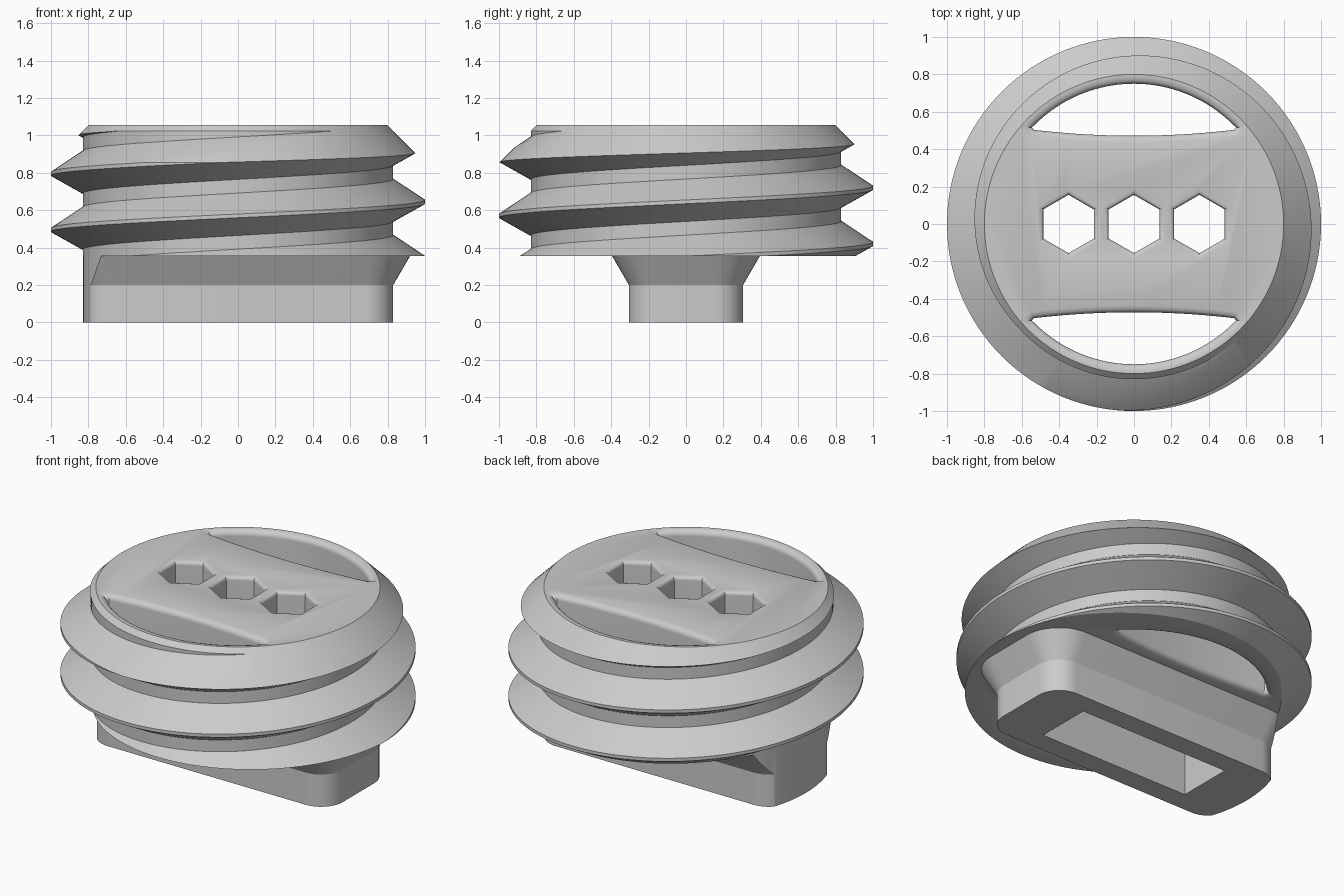
import bpy, bmesh, math
from mathutils import Vector

cube = bpy.data.objects.get("Cube")
if cube:
    bpy.data.objects.remove(cube, do_unlink=True)

BASE, TOP = 0.355, 1.055
CORE, CREST, PITCH = 0.83, 1.0, 0.3


def finish(name, bm):
    bmesh.ops.recalc_face_normals(bm, faces=bm.faces)
    mesh = bpy.data.meshes.new(name)
    bm.to_mesh(mesh)
    bm.free()
    obj = bpy.data.objects.new(name, mesh)
    bpy.context.collection.objects.link(obj)
    return obj


def loft(name, levels):
    """Closed solid through (outline, z) levels with equal point counts."""
    bm = bmesh.new()
    rings = [[bm.verts.new((x, y, z)) for x, y in pts] for pts, z in levels]
    for a, b in zip(rings, rings[1:]):
        for i in range(len(a)):
            j = (i + 1) % len(a)
            bm.faces.new((a[i], a[j], b[j], b[i]))
    bm.faces.new(rings[0])
    bm.faces.new(rings[-1])
    return finish(name, bm)


def arc(cx, cy, r, a0, a1, n):
    angles = [math.radians(a0 + (a1 - a0) * i / n) for i in range(n + 1)]
    return [(cx + r * math.cos(a), cy + r * math.sin(a)) for a in angles]


def circle(r, n=128):
    return arc(0, 0, r, 0, 360, n)[:-1]


def rounded_rect(hx, hy, r):
    pts = []
    for sx, sy, a in ((1, 1, 0), (-1, 1, 90), (-1, -1, 180), (1, -1, 270)):
        pts += arc(sx * (hx - r), sy * (hy - r), r, a, a + 90, 10)
    return pts


def offset(pts, d):
    """Grow a counter-clockwise outline by d with mitred corners."""
    out = []
    for i, p in enumerate(pts):
        p = Vector(p)
        e1 = (p - Vector(pts[i - 1])).normalized()
        e2 = (Vector(pts[(i + 1) % len(pts)]) - p).normalized()
        n1, n2 = Vector((e1.y, -e1.x)), Vector((e2.y, -e2.x))
        m = (n1 + n2) / (1 + n1.dot(n2))
        out.append(tuple(p + m * d))
    return out


def boolean(obj, tool, operation):
    mod = obj.modifiers.new(operation.lower(), 'BOOLEAN')
    mod.operation, mod.object, mod.solver = operation, tool, 'EXACT'
    bpy.context.view_layer.objects.active = obj
    bpy.ops.object.modifier_apply(modifier=mod.name)
    bpy.data.objects.remove(tool, do_unlink=True)


def rounded_cutter(name, pts, fillet, bottom, round_bottom):
    """Hole cutter whose mouth flares in a quarter round."""
    steps = [i / 6 for i in range(7)]
    flare = [(fillet * (1 - math.sqrt(1 - (1 - t) ** 2)), t * fillet) for t in steps]
    levels = [(offset(pts, fillet), TOP + 0.1)]
    levels += [(offset(pts, o), TOP - d) for o, d in flare]
    if round_bottom:
        levels += [(offset(pts, o), BASE + d) for o, d in reversed(flare)]
        levels.append((offset(pts, fillet), BASE - 0.1))
    else:
        levels.append((pts, bottom))
    return loft(name, levels)


# Threaded body: overlong screw, then trimmed by a flat base and a conical top
def screw(name, n=128):
    profile = [(-0.105, CORE), (-0.01, CREST), (0.01, CREST), (0.122, CORE)]
    bm = bmesh.new()
    columns = []
    for i in range(n + 1):
        a = math.tau * i / n
        columns.append([bm.verts.new((r * math.cos(a), r * math.sin(a),
                                      0.645 + PITCH * (k + i / n) + dz))
                        for k in range(-3, 3) for dz, r in profile])
    for a, b in zip(columns, columns[1:]):
        for j in range(len(a) - 1):
            bm.faces.new((a[j], b[j], b[j + 1], a[j + 1]))
    bmesh.ops.remove_doubles(bm, verts=bm.verts, dist=0.0005)
    low, high = bm.verts.new((0, 0, -0.8)), bm.verts.new((0, 0, 2))
    for e in [e for e in bm.edges if e.is_boundary]:
        tip = high if e.verts[0].co.z > 0.6 else low
        bm.faces.new((*e.verts, tip))
    return finish(name, bm)


body = screw("threaded_plug")
envelope = loft("envelope", [(circle(1.2), BASE), (circle(1.2), TOP - 0.4),
                             (circle(0.8), TOP)])
boolean(body, envelope, 'INTERSECT')

# Grip bar below, flaring out where it meets the body
wide = rounded_rect(0.92, 0.395, 0.24)
slim = rounded_rect(CORE, 0.305, 0.15)
grip = loft("grip_bar", [(slim, 0), (slim, 0.2), (wide, BASE), (wide, BASE + 0.015)])
trim = arc(0, 0, CORE - 0.001, 90, 270, 64) + [(1.1, -CORE), (1.1, CORE)]
boolean(grip, loft("grip_trim", [(trim, -0.1), (trim, 0.5)]), 'INTERSECT')
boolean(body, grip, 'UNION')

# Two crescent windows with rounded rims
outer = arc(0, 0, 0.75, 45, 135, 40)
chord = [(x, 0.472 + 0.11 * x * x)
         for x in (-0.535 + 1.07 * i / 24 for i in range(25))]
window = outer + [(-0.548, 0.516)] + chord + [(0.548, 0.516)]
for side in (1, -1):
    pts = [(side * x, side * y) for x, y in window]
    boolean(body, rounded_cutter("window_cutter", pts, 0.035, 0, True), 'DIFFERENCE')

# Rectangular pocket under the grip, and three hexagonal holes into it
pocket = [(-0.52, -0.175), (0.52, -0.175), (0.52, 0.175), (-0.52, 0.175)]
boolean(body, loft("pocket_cutter", [(pocket, -0.1), (pocket, 0.7)]), 'DIFFERENCE')
for x in (-0.35, 0, 0.35):
    hexagon = arc(x, 0, 0.156, 30, 330, 5)
    boolean(body, rounded_cutter("hex_cutter", hexagon, 0.025, 0.6, False), 'DIFFERENCE')

# Single grey finish
grey = bpy.data.materials.new("plain_grey")
grey.use_nodes = True
colour = (0.6, 0.6, 0.6, 1)
grey.diffuse_color = colour
grey.node_tree.nodes["Principled BSDF"].inputs["Base Color"].default_value = colour
body.data.materials.clear()
body.data.materials.append(grey)
for p in body.data.polygons:
    p.material_index = 0

bpy.ops.object.select_all(action='DESELECT')
body.select_set(True)
bpy.context.view_layer.objects.active = body
bpy.ops.object.shade_smooth_by_angle(angle=math.radians(25))
